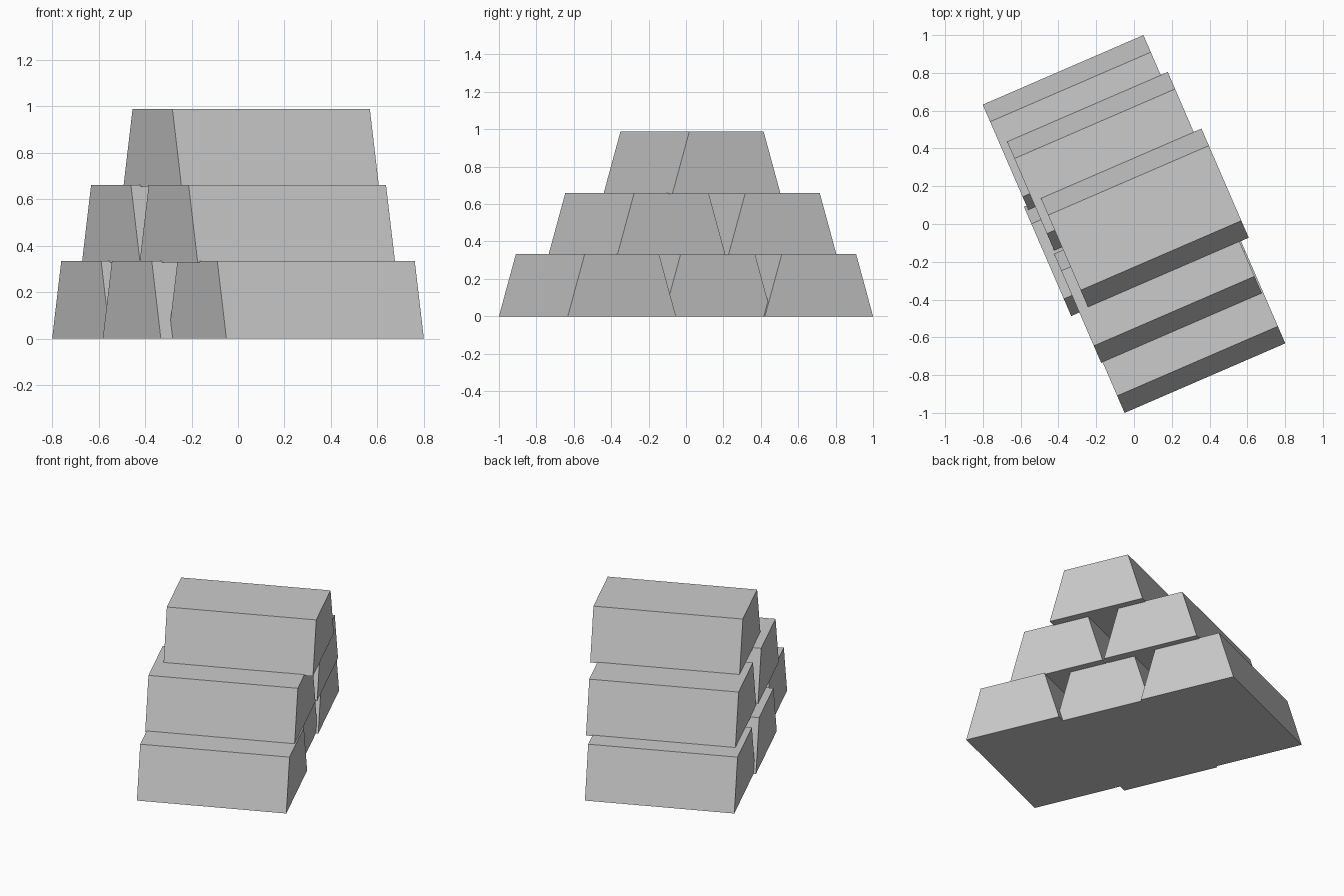
import bpy
import bmesh
from math import radians
from mathutils import Matrix

if "Cube" in bpy.data.objects:
    bpy.data.objects.remove(bpy.data.objects["Cube"])

LENGTH, HEIGHT, PITCH = 0.927, 0.333, 0.3275
BASE_W, TOP_W = 0.63, 0.433
TURN = Matrix.Rotation(radians(23.4), 4, 'Z')


def ingot(name, along, across, layer):
    """Trapezoid bar, extruded along its length and placed in the turned stack."""
    bm = bmesh.new()
    profile = [(-BASE_W / 2, 0), (BASE_W / 2, 0), (TOP_W / 2, HEIGHT), (-TOP_W / 2, HEIGHT)]
    face = bm.faces.new([bm.verts.new((-LENGTH / 2, y, z)) for y, z in profile])
    ext = bmesh.ops.extrude_face_region(bm, geom=[face], use_keep_orig=True)
    verts = [g for g in ext["geom"] if isinstance(g, bmesh.types.BMVert)]
    bmesh.ops.translate(bm, verts=verts, vec=(LENGTH, 0, 0))
    bmesh.ops.recalc_face_normals(bm, faces=bm.faces)
    mesh = bpy.data.meshes.new(name)
    bm.to_mesh(mesh)
    bm.free()
    obj = bpy.data.objects.new(name, mesh)
    obj.matrix_world = TURN @ Matrix.Translation((along, across, layer * PITCH))
    bpy.context.collection.objects.link(obj)


# Bottom row of three, middle row of two, one on top, each nudged lengthwise
ingot("bottom_front_bar", 0.0205, -0.583, 0)
ingot("bottom_middle_bar", -0.035, 0.0, 0)
ingot("bottom_back_bar", -0.0205, 0.583, 0)
ingot("middle_front_bar", 0.012, -0.291, 1)
ingot("middle_back_bar", 0.02, 0.353, 1)
ingot("top_bar", 0.065, 0.007, 2)
